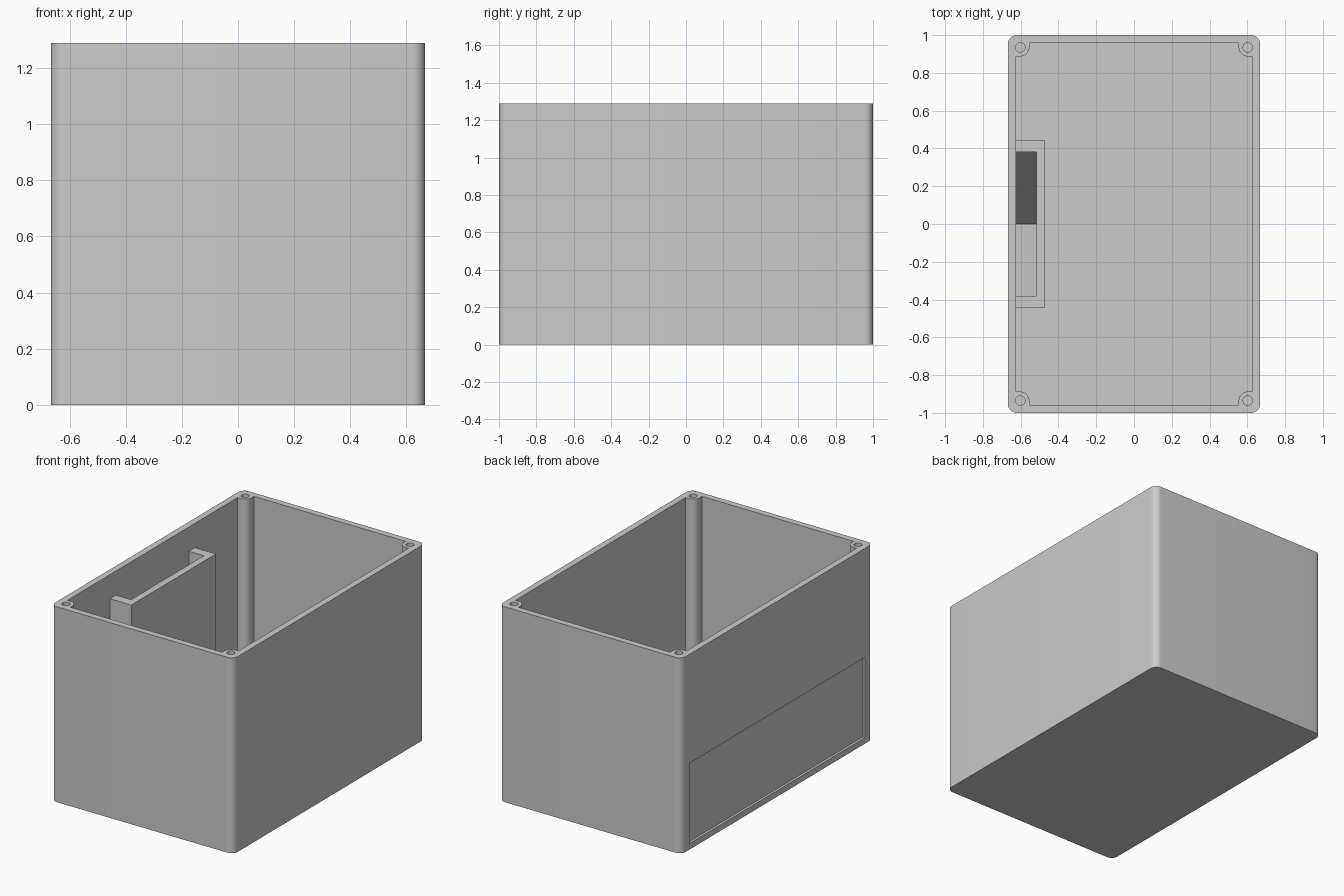
import bpy, bmesh
from math import sin, cos, pi, radians

cube = bpy.data.objects.get("Cube")
if cube:
    bpy.data.objects.remove(cube, do_unlink=True)

# Overall sizes
HX, HY, HZ = 0.667, 1.0, 1.29
WALL, FLOOR, CORNER = 0.042, 0.04, 0.045
IX, IY = HX - WALL, HY - WALL
BOSS_X, BOSS_Y, BOSS_R = 0.602, 0.935, 0.048

grey = bpy.data.materials.new("plain_grey")
grey.use_nodes = True
colour = (0.6, 0.6, 0.6, 1)
grey.diffuse_color = colour
grey.node_tree.nodes["Principled BSDF"].inputs["Base Color"].default_value = colour


def prism(name, outline, low, high, axis="z"):
    """Extrude a 2D outline along z, or an (y, z) outline along x."""
    place = (lambda a, b, h: (a, b, h)) if axis == "z" else (lambda a, b, h: (h, a, b))
    bm = bmesh.new()
    face = bm.faces.new([bm.verts.new(place(a, b, low)) for a, b in outline])
    ext = bmesh.ops.extrude_face_region(bm, geom=[face])
    moved = [v for v in ext["geom"] if isinstance(v, bmesh.types.BMVert)]
    step = high - low
    bmesh.ops.translate(bm, verts=moved, vec=(0, 0, step) if axis == "z" else (step, 0, 0))
    bmesh.ops.recalc_face_normals(bm, faces=bm.faces)
    mesh = bpy.data.meshes.new(name)
    bm.to_mesh(mesh)
    bm.free()
    mesh.materials.append(grey)
    obj = bpy.data.objects.new(name, mesh)
    bpy.context.collection.objects.link(obj)
    return obj


def arc(cx, cy, r, start, end, n):
    angles = [start + (end - start) * i / n for i in range(n + 1)]
    return [(cx + r * cos(a), cy + r * sin(a)) for a in angles]


def four_way(quarter):
    """Mirror a clockwise quarter outline into a closed one."""
    out = []
    for sx, sy in ((1, 1), (1, -1), (-1, -1), (-1, 1)):
        pts = quarter if sx == sy else quarter[::-1]
        out += [(sx * x, sy * y) for x, y in pts]
    return out


def activate(obj):
    bpy.ops.object.select_all(action="DESELECT")
    obj.select_set(True)
    bpy.context.view_layer.objects.active = obj


def cut(target, cutter):
    cutter.hide_render = True
    mod = target.modifiers.new("cut", "BOOLEAN")
    mod.operation, mod.solver, mod.object = "DIFFERENCE", "EXACT", cutter
    activate(target)
    bpy.ops.object.modifier_apply(modifier=mod.name)
    bpy.data.objects.remove(cutter, do_unlink=True)


# Box shell with rounded upright edges
box = prism("box_shell", four_way(arc(HX - CORNER, HY - CORNER, CORNER, pi / 2, 0, 8)), 0, HZ)

# Cavity that leaves a screw boss in every corner
notch = [(BOSS_X - BOSS_R, IY)] + arc(BOSS_X, BOSS_Y, BOSS_R, pi, 1.5 * pi, 8) + [(IX, BOSS_Y - BOSS_R)]
cut(box, prism("cavity_cutter", four_way(notch), FLOOR, HZ + 0.1))

# Screw holes
for sx in (-1, 1):
    for sy in (-1, 1):
        ring = arc(sx * BOSS_X, sy * BOSS_Y, 0.025, 0, 2 * pi, 24)[:-1]
        cut(box, prism("hole_cutter", ring, HZ - 0.3, HZ + 0.1))

# Shallow label recess low on the outer wall
panel = [(-0.916, 0.04), (0.916, 0.04), (0.916, 0.57), (-0.916, 0.57)]
cut(box, prism("recess_cutter", panel, -HX - 0.1, -HX + 0.016, "x"))

activate(box)
bpy.ops.object.shade_smooth_by_angle(angle=radians(30))

# U-shaped pocket standing against the inner wall
U = [(-IX, -0.442), (-0.47, -0.442), (-0.47, 0.442), (-IX, 0.442),
     (-IX, 0.38), (-0.515, 0.38), (-0.515, -0.38), (-IX, -0.38)]
prism("pocket_wall", U, FLOOR, 1.13)

# Steep ramps that meet in a valley at the pocket bottom
for side, name in ((-1, "pocket_ramp_front"), (1, "pocket_ramp_back")):
    wedge = [(0, FLOOR), (side * 0.38, FLOOR), (side * 0.38, 0.75)]
    prism(name, wedge, -IX, -0.515, "x")
